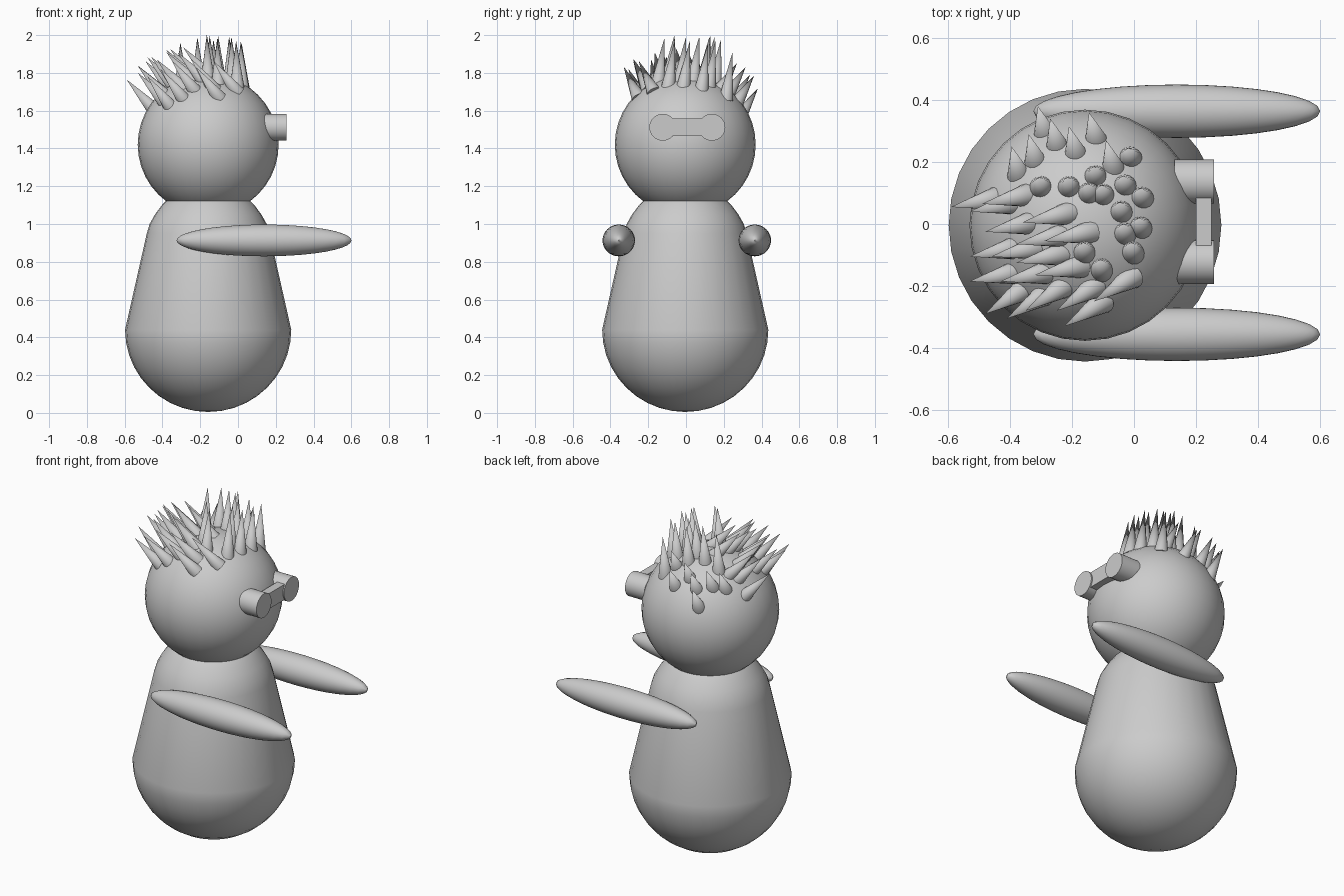
import bpy, bmesh, math
from mathutils import Vector, Matrix

if "Cube" in bpy.data.objects:
    bpy.data.objects.remove(bpy.data.objects["Cube"])

CX, CY = -0.158, -0.004          # body axis
HEAD_Z, HEAD_R = 1.42, 0.373


def finish(ob, name, angle=40):
    ob.name = name
    bpy.ops.object.select_all(action='DESELECT')
    ob.select_set(True)
    bpy.context.view_layer.objects.active = ob
    bpy.ops.object.transform_apply(location=False, rotation=True, scale=True)
    bpy.ops.object.shade_smooth_by_angle(angle=math.radians(angle))
    return ob


def ball(name, loc, scale):
    bpy.ops.mesh.primitive_uv_sphere_add(segments=32, ring_count=20, radius=1, location=loc)
    ob = bpy.context.object
    ob.scale = scale
    return finish(ob, name)


def lathe(name, profile, sides=32):
    bm = bmesh.new()
    verts = [bm.verts.new((r, 0, z)) for r, z in profile]
    edges = [bm.edges.new(p) for p in zip(verts, verts[1:])]
    bmesh.ops.spin(bm, geom=verts + edges, cent=(0, 0, 0), axis=(0, 0, 1),
                   angle=math.tau, steps=sides)
    bmesh.ops.remove_doubles(bm, verts=bm.verts[:], dist=1e-4)
    bmesh.ops.recalc_face_normals(bm, faces=bm.faces[:])
    me = bpy.data.meshes.new(name)
    bm.to_mesh(me)
    bm.free()
    ob = bpy.data.objects.new(name, me)
    bpy.context.collection.objects.link(ob)
    ob.location = (CX, CY, 0)
    return finish(ob, name)


# pear-shaped body: round bottom, tapered side, domed shoulders
bottom = [(0.44 * math.sin(a), 0.44 - 0.435 * math.cos(a))
          for a in (math.pi / 2 * i / 10 for i in range(11))]
bottom[0] = (0, 0.005)
lathe("body", bottom + [(0.325, 0.95), (0.31, 1.0), (0.282, 1.05), (0.245, 1.1),
                        (0.2, 1.145), (0.13, 1.185), (0, 1.21)])

ball("head", (CX, CY, HEAD_Z), (HEAD_R,) * 3)

# arms and goggle lenses, one per side
for side, tag in ((-1, "right"), (1, "left")):
    ball(f"{tag}_arm", (0.138, 0.36 * side + 0.004, 0.913), (0.463, 0.086, 0.084))
    bpy.ops.mesh.primitive_cylinder_add(
        vertices=32, radius=0.071, depth=0.127,
        location=(0.194, 0.13 * side + 0.007, 1.512), rotation=(0, math.pi / 2, 0))
    finish(bpy.context.object, f"{tag}_goggle")

# goggle bridge
bpy.ops.mesh.primitive_cube_add(size=1, location=(0.225, 0.007, 1.513))
bpy.context.object.scale = (0.05, 0.17, 0.092)
finish(bpy.context.object, "goggle_bridge")

# hair spikes: base points on the scalp, grouped by lean and length
tufts = [
    ((-0.02, 0.08), 0.15, [(-.29, .30), (-.125, .28), (-.25, .26), (-.19, .235),
                           (-.32, .21), (-.375, .17), (-.07, .19)]),
    ((-0.005, 0.03), 0.222, [(-.013, .215), (-.125, .155), (-.21, .12), (-.145, .10),
                             (-.30, .12), (-.03, .125), (-.10, .095), (.025, .085),
                             (-.042, .04), (.02, -.01), (-.03, -.03), (-.16, -.09),
                             (-.005, -.09), (-.105, -.145)]),
    ((-0.13, -0.025), 0.195, [(-.46, .08), (-.40, .065), (-.36, .09), (-.35, 0),
                              (-.33, -.08), (-.40, -.08), (-.25, -.10), (-.25, -.04),
                              (-.40, -.16), (-.30, -.16), (-.23, .03), (-.19, -.14),
                              (-.16, -.03)]),
    ((-0.11, -0.07), 0.195, [(-.30, -.235), (-.24, -.21), (-.14, -.21), (-.02, -.18),
                             (-.115, -.26), (-.37, -.22)]),
]
bm = bmesh.new()
for lean, length, bases in tufts:
    axis = Vector((*lean, math.sqrt(length ** 2 - lean[0] ** 2 - lean[1] ** 2))).normalized()
    turn = Vector((0, 0, 1)).rotation_difference(axis).to_matrix().to_4x4()
    for x, y in bases:
        z = HEAD_Z + math.sqrt(HEAD_R ** 2 - (x - CX) ** 2 - (y - CY) ** 2)
        sink = 0.03
        mid = Vector((x, y, z)) + axis * (length - sink) / 2
        bmesh.ops.create_cone(bm, cap_ends=True, segments=16, radius1=0.039, radius2=0,
                              depth=length + sink, matrix=Matrix.Translation(mid) @ turn)
me = bpy.data.meshes.new("hair_spikes")
bm.to_mesh(me)
bm.free()
hair = bpy.data.objects.new("hair_spikes", me)
bpy.context.collection.objects.link(hair)
finish(hair, "hair_spikes")
